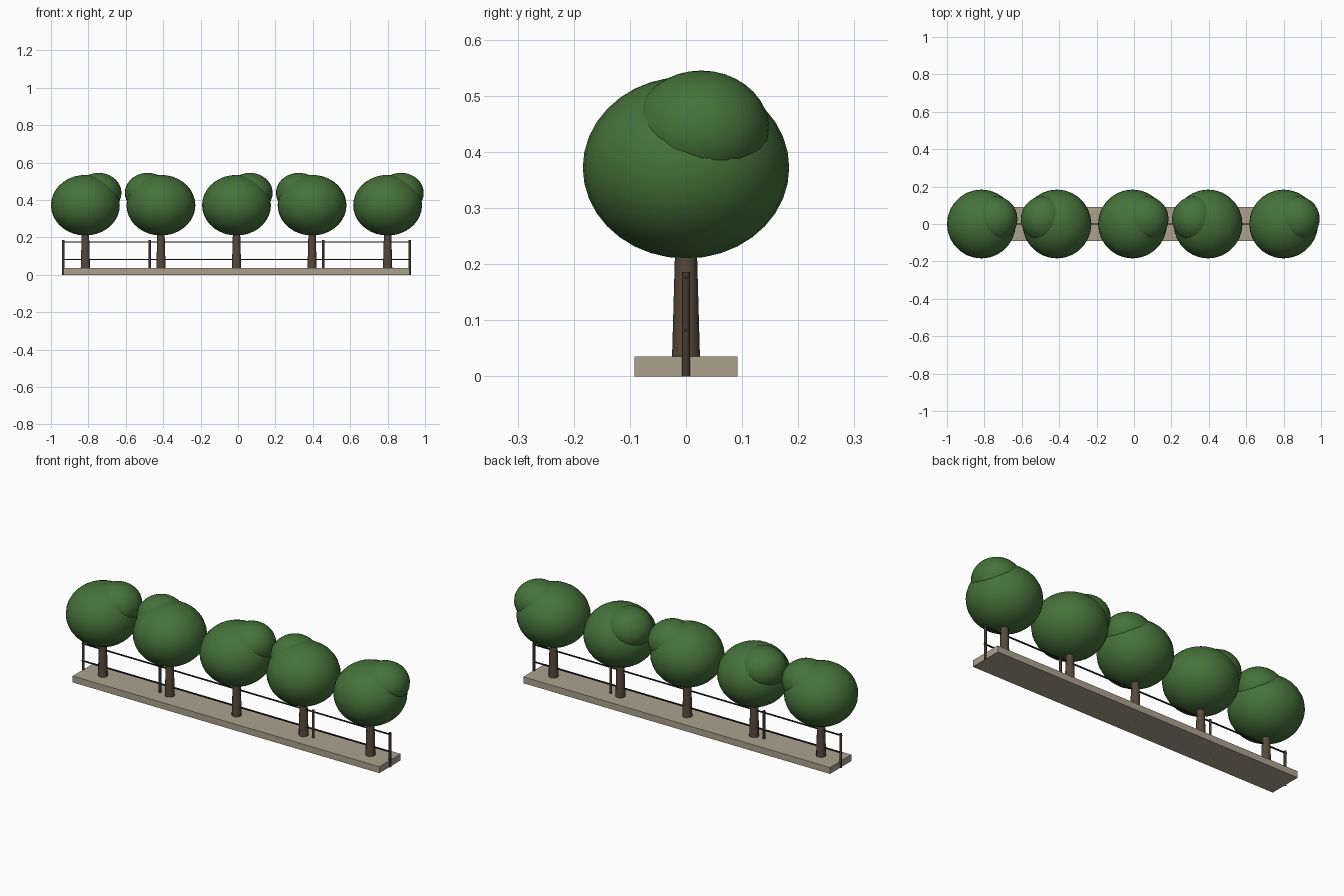
import bpy
import math

cube = bpy.data.objects.get("Cube")
if cube:
    bpy.data.objects.remove(cube, do_unlink=True)


def make_material(name, color):
    mat = bpy.data.materials.new(name)
    mat.use_nodes = True
    mat.diffuse_color = (*color, 1)
    bsdf = mat.node_tree.nodes["Principled BSDF"]
    bsdf.inputs["Base Color"].default_value = (*color, 1)
    bsdf.inputs["Roughness"].default_value = 0.9
    return mat


LEAF = make_material("leaf green", (0.06, 0.165, 0.042))
BARK = make_material("bark brown", (0.095, 0.066, 0.043))
STONE = make_material("pale stone", (0.41, 0.36, 0.27))
WOOD = make_material("dark post wood", (0.06, 0.043, 0.03))
METAL = make_material("dark rail metal", (0.016, 0.02, 0.025))


def finish(name, mat, smooth=True):
    obj = bpy.context.object
    obj.name = name
    obj.data.materials.append(mat)
    bpy.ops.object.transform_apply(location=False, rotation=True, scale=True)
    if smooth:
        bpy.ops.object.shade_smooth_by_angle(angle=math.radians(50))
    return obj


def ball(name, center, radii):
    bpy.ops.mesh.primitive_uv_sphere_add(segments=28, ring_count=18, radius=1, location=center)
    bpy.context.object.scale = radii
    finish(name, LEAF)


def taper(name, mat, x, z0, z1, r0, r1, sides):
    bpy.ops.mesh.primitive_cone_add(vertices=sides, radius1=r0, radius2=r1,
                                    depth=z1 - z0, location=(x, 0, (z0 + z1) / 2))
    finish(name, mat)


def box(name, mat, center, size):
    bpy.ops.mesh.primitive_cube_add(size=1, location=center)
    bpy.context.object.scale = size
    finish(name, mat, smooth=False)


MID = -0.008     # centre of the row along x
HALF = 0.926     # half length of the planting strip

# Planting strip
box("planting_strip", STONE, (MID, 0, 0.0175), (2 * HALF, 0.184, 0.035))

# Trees, with the small crown lobe alternating sides
for i in range(5):
    x = MID + (i - 2) * 0.404
    side = 1 if i % 2 == 0 else -1
    taper(f"trunk_{i + 1}", BARK, x, 0.03, 0.26, 0.025, 0.0185, 12)
    ball(f"crown_{i + 1}", (x, 0, 0.372), (0.184, 0.184, 0.162))
    ball(f"crown_lobe_{i + 1}", (x + side * 0.071, 0.027, 0.438), (0.122, 0.122, 0.107))

# Fence posts
for i in range(5):
    x = MID + (i - 2) * HALF / 2
    taper(f"fence_post_{i + 1}", WOOD, x, 0, 0.186, 0.007, 0.007, 8)

# Fence rails
for name, z in (("lower_rail", 0.082), ("upper_rail", 0.176)):
    box(name, METAL, (MID, 0, z), (2 * HALF + 0.016, 0.006, 0.006))
